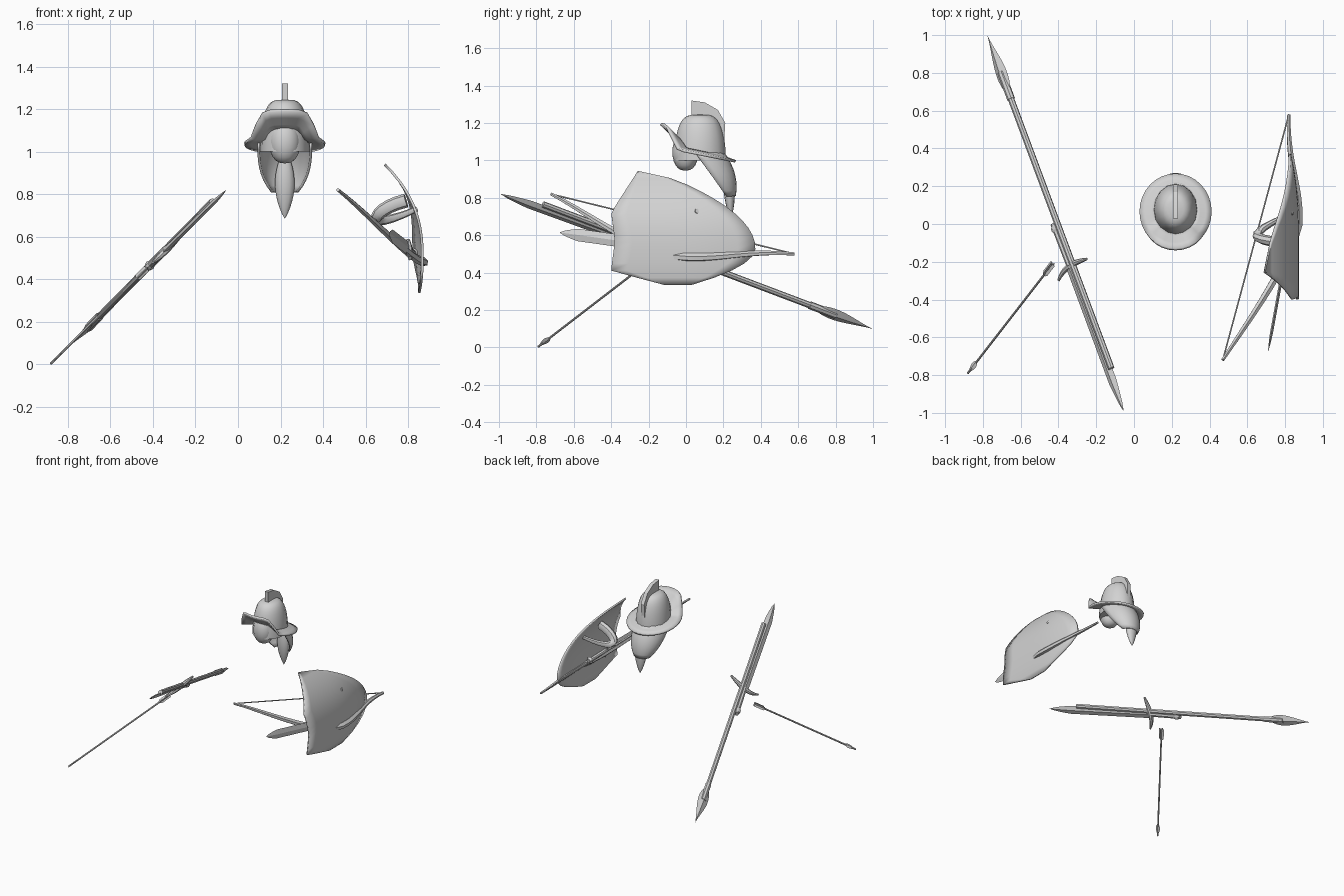
import bpy
import bmesh
import math
from mathutils import Vector
from mathutils.geometry import interpolate_bezier

if "Cube" in bpy.data.objects:
    bpy.data.objects.remove(bpy.data.objects["Cube"], do_unlink=True)

LIGHT = (.65, .65, .65, 1)
grey = bpy.data.materials.new("plain_grey")
grey.use_nodes = True
grey.diffuse_color = LIGHT
grey.node_tree.nodes["Principled BSDF"].inputs["Base Color"].default_value = LIGHT

SLANT = Vector((1, 0, -1)).normalized()   # normal of the plane the weapons lie in
ACROSS = Vector((1, 0, 0))
BACK = Vector((0, 1, 0))


def finish(name, bm, angle, thickness=0):
    """Turn a bmesh into a shaded object, with optional sheet thickness."""
    bmesh.ops.remove_doubles(bm, verts=bm.verts, dist=.0001)
    bmesh.ops.recalc_face_normals(bm, faces=bm.faces)
    mesh = bpy.data.meshes.new(name)
    bm.to_mesh(mesh)
    bm.free()
    obj = bpy.data.objects.new(name, mesh)
    bpy.context.collection.objects.link(obj)
    mesh.materials.append(grey)
    if thickness:
        solid = obj.modifiers.new("thickness", 'SOLIDIFY')
        solid.thickness = thickness
        solid.offset = 0
    bpy.ops.object.select_all(action='DESELECT')
    obj.select_set(True)
    bpy.context.view_layer.objects.active = obj
    bpy.ops.object.shade_smooth_by_angle(angle=math.radians(angle))


def skin(name, rows, closed=False, angle=40, thickness=0):
    """Bridge equal rows of points with quads; closed rows are capped."""
    bm = bmesh.new()
    rows = [[bm.verts.new(point) for point in row] for row in rows]
    count = len(rows[0])
    for a, b in zip(rows, rows[1:]):
        for i in range(count if closed else count - 1):
            j = (i + 1) % count
            bm.faces.new((a[i], a[j], b[j], b[i]))
    if closed:
        bm.faces.new(rows[0])
        bm.faces.new(rows[-1])
    finish(name, bm, angle, thickness)


def steps(count):
    return [i / count for i in range(count + 1)]


def line(start, end, count=10):
    return [Vector(start).lerp(Vector(end), s) for s in steps(count)]


def curve(*controls):
    return interpolate_bezier(*[Vector(c) for c in controls], 12)


# Width rules along a part, from start (zero) to end (one)
def even(s):
    return 1


def leaf(s):
    return max(0, math.sin(math.pi * s ** 1.6)) ** .75


def pointed(s):
    return min(1, s * 5) ** .65


def swollen(s):
    return .4 + .6 * math.sin(math.pi * s)


def ball(s):
    return max(0, math.sin(math.pi * s)) ** .8


def dome(s):
    return max(0, math.cos(math.pi / 2 * s)) ** .5


def loft(name, path, width, thick, shape=even, sides=8, normal=SLANT, angle=40):
    """Sweep an ellipse along a path; thick runs along the normal."""
    rows = []
    for k, point in enumerate(path):
        ahead, behind = path[min(k + 1, len(path) - 1)], path[max(k - 1, 0)]
        tangent = (ahead - behind).normalized()
        side = tangent.cross(normal).normalized()
        thin = side.cross(tangent)
        scale = max(.02, shape(k / (len(path) - 1)))
        turns = [math.tau * i / sides for i in range(sides)]
        rows.append([point + scale * (side * width * math.cos(a) + thin * thick * math.sin(a))
                     for a in turns])
    skin(name, rows, True, angle)


def blade(name, path, width, thick, shape, normal=SLANT):
    loft(name, path, width, thick, shape, 4, normal, 20)


# Spear: shaft, socket and leaf-shaped head
spear_tip, spear_butt = Vector((-.775, .995, .1)), Vector((-.12, -.765, .765))
neck = spear_tip.lerp(spear_butt, .15)
loft("spear_shaft", line(neck, spear_butt), .018, .016)
loft("spear_socket", line(spear_tip.lerp(spear_butt, .11), spear_tip.lerp(spear_butt, .19)), .022, .02)
blade("spear_head", line(spear_tip, spear_tip.lerp(spear_butt, .18)), .04, .015, leaf)

# Long sword lying along the spear
hilt, pommel = Vector((-.34, -.22, .54)), Vector((-.425, 0, .455))
blade("sword_blade", line((-.055, -.99, .82), hilt, 20), .03, .011, pointed)
loft("sword_grip", line(hilt, pommel), .018, .018)
loft("sword_pommel", line(hilt.lerp(pommel, .75), pommel), .025, .023, swollen)
loft("sword_guard", curve((-.4, -.3, .48), (-.37, -.22, .5), (-.3, -.2, .58), (-.25, -.185, .63)),
     .017, .017, swollen)

# Arrow with crossed feathers
nock, barb = Vector((-.43, -.21, .45)), Vector((-.88, -.79, .004))
loft("arrow_shaft", line(nock, barb), .006, .006)
blade("arrow_head", line(barb, barb.lerp(nock, .11)), .018, .006, leaf)
feathered = line(nock.lerp(barb, .11), nock)
blade("arrow_feather_wide", feathered, .02, .005, pointed)
blade("arrow_feather_tall", feathered, .005, .016, pointed)

# Helmet bowl, front lobe and pointed tail
CX = .22
bowl = [Vector((CX, .075, 1 + .245 * math.sin(math.pi / 2 * s))) for s in steps(12)]
loft("helmet_bowl", bowl, .116, .138, dome, 16, BACK, 60)
lobe = [Vector((CX, -.003, 1.045 - .1 * math.cos(math.pi * s))) for s in steps(12)]
loft("helmet_lobe", lobe, .074, .07, ball, 16, BACK, 60)
loft("helmet_tail", line((CX, .225, .95), (CX, .24, .685)), .046, .03,
     lambda s: ball(.2 + .8 * s), 12, BACK, 60)

# Hollow lower shell, open at the front and narrowing downwards
skin("helmet_lower_shell",
     [[(CX + (.123 - .065 * s ** 3) * math.cos(math.pi * u),
        .05 + .165 * s + (.15 - .105 * s * s) * math.sin(math.pi * u),
        1.04 - .23 * s) for u in steps(12)] for s in steps(8)],
     angle=50, thickness=.012)


# Brim, with the front swept up into a broad flap
def brim_point(turn, s):
    out = math.sin(math.tau * turn)
    y = .1 * (1 + s) * out
    ramp = min(1, max(0, (-out - .5) / .4))
    lift = ramp * ramp * (3 - 2 * ramp) * (.03 + .09 * s)
    return (CX + (.1 + .09 * s) * math.cos(math.tau * turn), .065 + y,
            1.05 - .015 * s - .2 * y + lift)


skin("helmet_brim", [[brim_point(turn, s) for s in steps(3)] for turn in steps(32)], thickness=.014)

# Crest plate
crest = [(.03, 1.2), (.03, 1.32), (.1, 1.31), (.17, 1.27), (.21, 1.2), (.2, 1.04), (.15, 1.15)]
skin("helmet_crest", [[(CX + x, y, z) for y, z in crest] for x in (-.014, .014)], True, 30)


# Shield: sheet curled inwards at the top, square in front and pointed behind
def shield_point(s, u):
    z = .336 + .604 * s
    front = -.4 + .65 * max(0, z - .72) + 3.8 * max(0, .41 - z)
    front += .02 * max(0, 1 - abs(z - .57) / .15)
    rear = .37 - (3.2 if z > .53 else 9) * (z - .53) ** 2 - 25 * max(0, z - .88) ** 2
    y = front + (rear - front) * u
    return (.867 - 1.38 * abs(z - .5) ** 2.5 - .3 * max(0, y) ** 2, y, z)


skin("shield", [[shield_point(s, u) for u in steps(8)] for s in steps(16)], thickness=.012)

# Arm strap inside the shield
loft("shield_strap", curve((.79, -.1, .77), (.62, -.08, .73), (.58, -.06, .61), (.84, .06, .73)),
     .033, .028, lambda s: 1 - .6 * s * s, 8, BACK)

# Bow, with its grip pressed through the shield, and its string
bow = curve((.47, -.72, .82), (.6, -.52, .72), (.82, -.22, .48), (.872, 0, .484))
bow += curve((.872, 0, .484), (.88, .2, .475), (.81, .32, .52), (.82, .58, .5))[1:]
loft("bow_limbs", bow, .025, .02, swollen, 6, Vector((1, 0, 1)).normalized())
loft("bow_string", line(bow[0], bow[-1]), .004, .004)

# Short sword tucked behind the shield
guard, end = Vector((.8, -.18, .545)), Vector((.825, 0, .52))
blade("dagger_blade", line((.71, -.675, .615), guard, 20), .033, .008, pointed, ACROSS)
loft("dagger_grip", line(guard, end), .016, .016)
loft("dagger_pommel", line(guard.lerp(end, .8), end), .026, .024, swollen)
loft("dagger_guard", line((.81, -.18, .49), (.8, -.18, .59)), .016, .016, swollen, 8, ACROSS)
